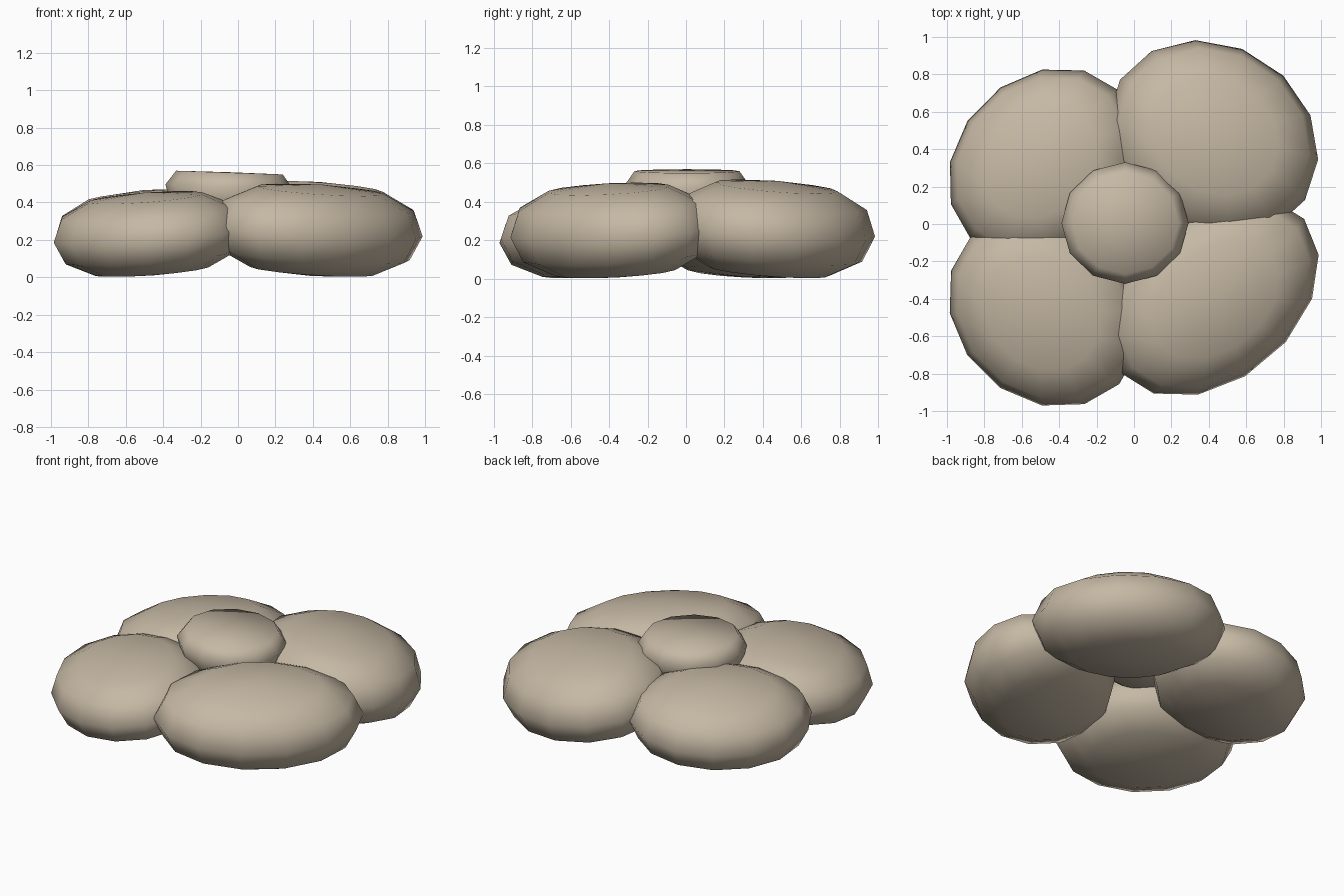
import bpy, bmesh, math
from mathutils import Matrix, Vector

if "Cube" in bpy.data.objects:
    bpy.data.objects.remove(bpy.data.objects["Cube"])

tan = bpy.data.materials.new("warm tan")
tan.diffuse_color = (0.56, 0.48, 0.37, 1)
tan.use_nodes = True
tan.node_tree.nodes["Principled BSDF"].inputs["Base Color"].default_value = tan.diffuse_color


def lathe(name, profile, segs, matrix):
    """Closed, smooth solid: profile of (radius, height) from bottom pole to top pole."""
    bm = bmesh.new()
    rings = []
    for r, z in profile:
        if r < 1e-4:
            rings.append([bm.verts.new((0, 0, z))])
        else:
            rings.append([bm.verts.new((r * math.cos(2 * math.pi * i / segs),
                                        r * math.sin(2 * math.pi * i / segs), z))
                          for i in range(segs)])
    for lo, hi in zip(rings, rings[1:]):
        for i in range(segs):
            j = (i + 1) % segs
            if len(lo) == 1:
                bm.faces.new((lo[0], hi[j], hi[i]))
            elif len(hi) == 1:
                bm.faces.new((lo[i], lo[j], hi[0]))
            else:
                bm.faces.new((lo[i], lo[j], hi[j], hi[i]))
    bm.transform(matrix)
    bmesh.ops.recalc_face_normals(bm, faces=bm.faces)
    for f in bm.faces:
        f.smooth = True
    me = bpy.data.meshes.new(name)
    bm.to_mesh(me)
    bm.free()
    me.materials.append(tan)
    ob = bpy.data.objects.new(name, me)
    bpy.context.collection.objects.link(ob)
    return ob


# Slightly boxy ellipsoid profile shared by the petals
RINGS = 6
pillow = []
for k in range(RINGS + 1):
    a = -math.pi / 2 + math.pi * k / RINGS
    c, s = max(math.cos(a), 0), math.sin(a)
    pillow.append((c ** 0.75, math.copysign(abs(s) ** 0.9, s)))

# Petals: name, centre x, y, long half axis, short half axis, long-axis angle, height
petals = [
    ("back_left_petal", -0.48, 0.32, 0.56, 0.47, 45, 0.485),
    ("back_right_petal", 0.42, 0.45, 0.59, 0.51, -33, 0.53),
    ("front_left_petal", -0.475, -0.46, 0.56, 0.48, -45, 0.47),
    ("front_right_petal", 0.42, -0.385, 0.64, 0.455, 40, 0.52),
]
for name, x, y, a, b, ang, h in petals:
    # outer side droops slightly around the horizontal tangent
    out = Vector((x, y, 0)).normalized()
    axis = Vector((-out.y, out.x, 0))
    m = (Matrix.Translation((x, y, 0))
         @ Matrix.Rotation(math.radians(7), 4, axis)
         @ Matrix.Rotation(math.radians(ang), 4, 'Z')
         @ Matrix.Diagonal((a, b, h * 0.475, 1)))
    ob = lathe(name, pillow, 14, m)
    # rest the petal on the ground
    low = min(v.co.z for v in ob.data.vertices)
    ob.data.transform(Matrix.Translation((0, 0, 0.003 - low)))

# Central button, flat on top, rounded below
button = [(0, -0.17), (0.55, -0.15), (0.9, -0.06), (1, 0.05),
          (0.84, 0.125), (0, 0.127)]
lathe("centre_button", button, 12,
      Matrix.Translation((-0.05, 0.005, 0.435))
      @ Matrix.Rotation(math.radians(2), 4, 'Y')
      @ Matrix.Diagonal((0.34, 0.325, 1, 1)))
